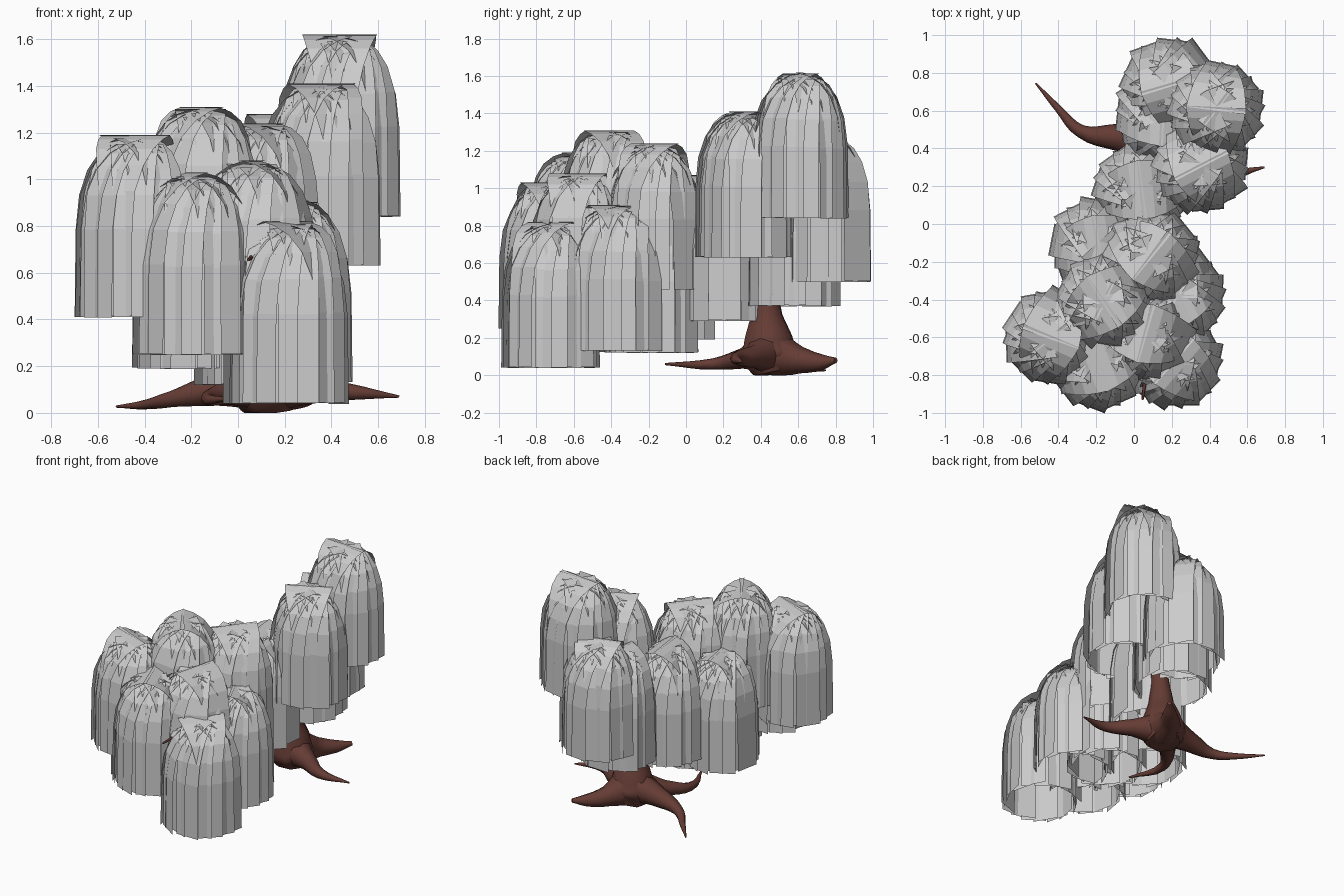
import bpy, bmesh, math, random
from mathutils import Vector

random.seed(4)

bark = bpy.data.materials.new("bark")
bark.diffuse_color = (0.13, 0.045, 0.035, 1)

# Drooping strip: distance from clump axis, drop below top, half width
PROFILE = [(-0.01, 0.0, 0.11), (0.06, 0.02, 0.105), (0.125, 0.06, 0.10), (0.18, 0.13, 0.095),
           (0.22, 0.24, 0.09), (0.24, 0.39, 0.085), (0.245, 0.775, 0.085)]
STRIPS = 18

# Foliage clumps: x, y, top z
CLUMPS = [
    (0.435, 0.61, 1.62), (0.355, 0.31, 1.41), (0.19, 0.735, 1.28), (0.15, 0.57, 1.15),
    (0.04, 0.18, 1.07), (-0.19, -0.11, 0.97), (0.09, -0.17, 1.24), (-0.16, -0.41, 1.31),
    (-0.44, -0.60, 1.19), (-0.19, -0.735, 1.03), (0.06, -0.58, 1.08), (0.21, -0.725, 0.82),
    (0.23, -0.38, 0.91), (0.09, -0.19, 0.90),
]


def foliage_clump(i, x, y, top):
    bm = bmesh.new()
    spin = random.random() * math.tau
    for k in range(STRIPS):
        a = spin + math.tau * k / STRIPS + random.uniform(-0.05, 0.05)
        out = Vector((math.cos(a), math.sin(a), 0))
        side = Vector((-out.y, out.x, 0))
        saddle = k % (STRIPS // 2) == 0  # two opposite strips cap the crown
        drop = 0.0 if saddle else random.uniform(0.005, 0.03)
        grow = (1.0, 0.93)[k % 2] * random.uniform(0.98, 1.02)
        twist = random.uniform(0.05, 0.25)
        prev = None
        for r, d, w in PROFILE if saddle or k % 3 == 0 else PROFILE[1:]:
            p = Vector((x, y, top - d - drop * (1 - d))) + out * r * grow
            if saddle:
                w += 0.05 * max(0, 1 - d * 5)
            s = (side + out * twist * min(1, d * 4)) * w
            row = (bm.verts.new(p - s), bm.verts.new(p + s))
            if prev:
                bm.faces.new((prev[0], row[0], row[1], prev[1]))
            prev = row
    me = bpy.data.meshes.new(f"foliage_clump_{i}")
    bm.to_mesh(me)
    bm.free()
    bpy.context.collection.objects.link(bpy.data.objects.new(me.name, me))


def limb(name, points):
    """Tapered smooth tube through (x, y, z, radius) points."""
    cu = bpy.data.curves.new(name, "CURVE")
    cu.dimensions = "3D"
    cu.bevel_depth = 1.0
    cu.bevel_resolution = 2
    cu.resolution_u = 4
    cu.use_fill_caps = True
    sp = cu.splines.new("BEZIER")
    sp.bezier_points.add(len(points) - 1)
    for bp, (x, y, z, r) in zip(sp.bezier_points, points):
        bp.co = (x, y, z)
        bp.radius = r
        bp.handle_left_type = bp.handle_right_type = "AUTO"
    ob = bpy.data.objects.new(name, cu)
    bpy.context.collection.objects.link(ob)
    bpy.ops.object.select_all(action="DESELECT")
    ob.select_set(True)
    bpy.context.view_layer.objects.active = ob
    bpy.ops.object.convert(target="MESH")
    ob = bpy.context.object
    ob.data.materials.clear()
    ob.data.materials.append(bark)
    for v in ob.data.vertices:  # keep everything on the ground
        v.co.z = max(v.co.z, 0.0)
    bpy.ops.object.shade_smooth_by_angle(angle=math.radians(60))


for i, c in enumerate(CLUMPS):
    foliage_clump(i, *c)

# Flared trunk
limb("trunk", [(0.13, 0.47, 0.01, 0.11), (0.12, 0.45, 0.10, 0.16), (0.12, 0.44, 0.20, 0.135),
               (0.12, 0.43, 0.32, 0.09), (0.12, 0.42, 0.48, 0.065), (0.13, 0.38, 0.70, 0.055)])

# Spreading roots
limb("root_left", [(0.10, 0.45, 0.13, 0.12), (-0.10, 0.46, 0.10, 0.07),
                   (-0.28, 0.49, 0.06, 0.035), (-0.40, 0.61, 0.035, 0.02), (-0.52, 0.745, 0.027, 0.005)])
limb("root_right", [(0.14, 0.44, 0.12, 0.12), (0.32, 0.36, 0.10, 0.06),
                    (0.48, 0.27, 0.09, 0.035), (0.69, 0.30, 0.07, 0.005)])
limb("root_front", [(0.10, 0.42, 0.12, 0.11), (-0.04, 0.30, 0.09, 0.055),
                    (-0.13, 0.14, 0.06, 0.03), (-0.05, -0.11, 0.06, 0.006)])
limb("root_back", [(0.14, 0.48, 0.11, 0.13), (0.21, 0.62, 0.08, 0.07),
                   (0.29, 0.72, 0.07, 0.045), (0.36, 0.80, 0.08, 0.015)])

# Branches inside the canopy
limb("branch_long", [(0.13, 0.40, 0.62, 0.055), (0.10, 0.15, 0.75, 0.045),
                     (0.10, -0.25, 0.76, 0.035), (0.08, -0.65, 0.69, 0.018), (0.045, -0.93, 0.655, 0.006)])
limb("branch_right", [(0.13, 0.40, 0.62, 0.05), (0.24, 0.38, 0.95, 0.035), (0.34, 0.31, 1.40, 0.008)])
limb("branch_back", [(0.13, 0.40, 0.66, 0.045), (0.25, 0.52, 1.05, 0.03), (0.42, 0.60, 1.50, 0.01)])
limb("branch_left", [(0.10, -0.1, 0.77, 0.035), (-0.15, -0.36, 1.0, 0.025), (-0.42, -0.58, 1.08, 0.01)])
